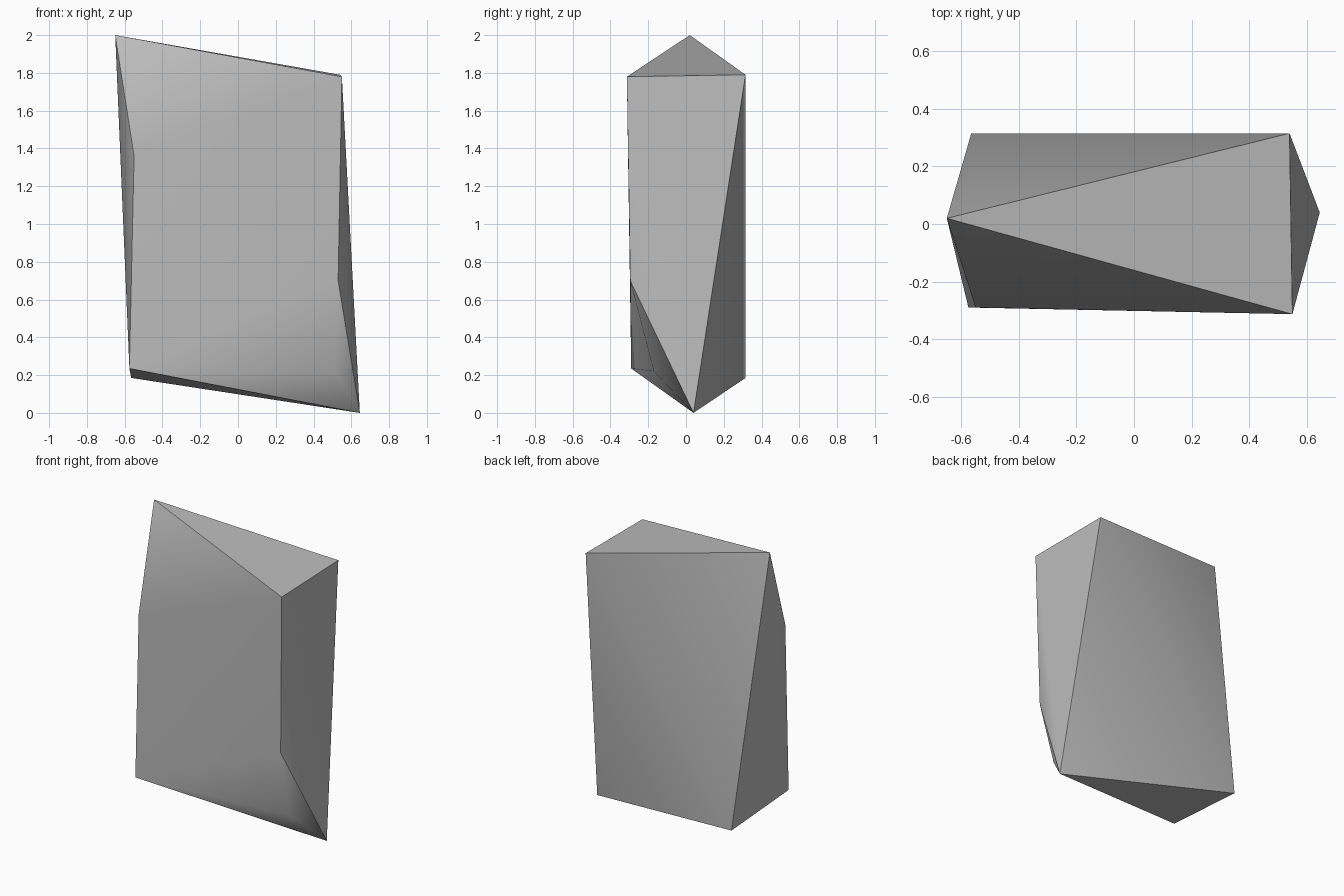
import bpy
import bmesh

cube = bpy.data.objects.get("Cube")
if cube:
    bpy.data.objects.remove(cube, do_unlink=True)

# Grey stone colour
stone = bpy.data.materials.new("stone grey")
stone.use_nodes = True
grey = (0.5, 0.5, 0.5, 1)
stone.diffuse_color = grey
stone.node_tree.nodes["Principled BSDF"].inputs["Base Color"].default_value = grey

# Corners of the faceted rock
corners = {
    "peak": (-0.65, 0.02, 2.0),
    "top_front": (0.55, -0.313, 1.78),
    "top_back": (0.54, 0.315, 1.79),
    "foot": (0.645, 0.04, 0.0),
    "low_front": (-0.575, -0.29, 0.235),
    "low_back": (-0.565, 0.315, 0.185),
    "left_bend": (-0.55, -0.29, 1.36),
    "right_bend": (0.53, -0.295, 0.70),
    "bulge": (0.52, -0.17, 0.22),
}

# Facets of each side; shading is smooth inside a side, sharp between sides
sides = [
    ["peak top_front top_back"],
    ["peak left_bend top_front",
     "left_bend low_front top_front",
     "low_front right_bend top_front",
     "low_front bulge right_bend",
     "low_front foot bulge",
     "right_bend bulge foot"],
    ["top_front right_bend foot", "top_front foot top_back"],
    ["peak top_back low_back", "top_back foot low_back"],
    ["peak low_front left_bend", "peak low_back low_front"],
    ["low_front low_back foot"],
]

bm = bmesh.new()
verts = {name: bm.verts.new(co) for name, co in corners.items()}
side_of = {}
for number, facets in enumerate(sides):
    for facet in facets:
        face = bm.faces.new([verts[name] for name in facet.split()])
        face.smooth = True
        side_of[face] = number
for edge in bm.edges:
    edge.smooth = len({side_of[f] for f in edge.link_faces}) == 1
bmesh.ops.recalc_face_normals(bm, faces=bm.faces[:])

mesh = bpy.data.meshes.new("rock")
bm.to_mesh(mesh)
bm.free()
mesh.materials.append(stone)
rock = bpy.data.objects.new("rock", mesh)
bpy.context.collection.objects.link(rock)

# Keep the large facets flat with soft creases
soften = rock.modifiers.new("soft creases", "WEIGHTED_NORMAL")
soften.keep_sharp = True
soften.weight = 80
